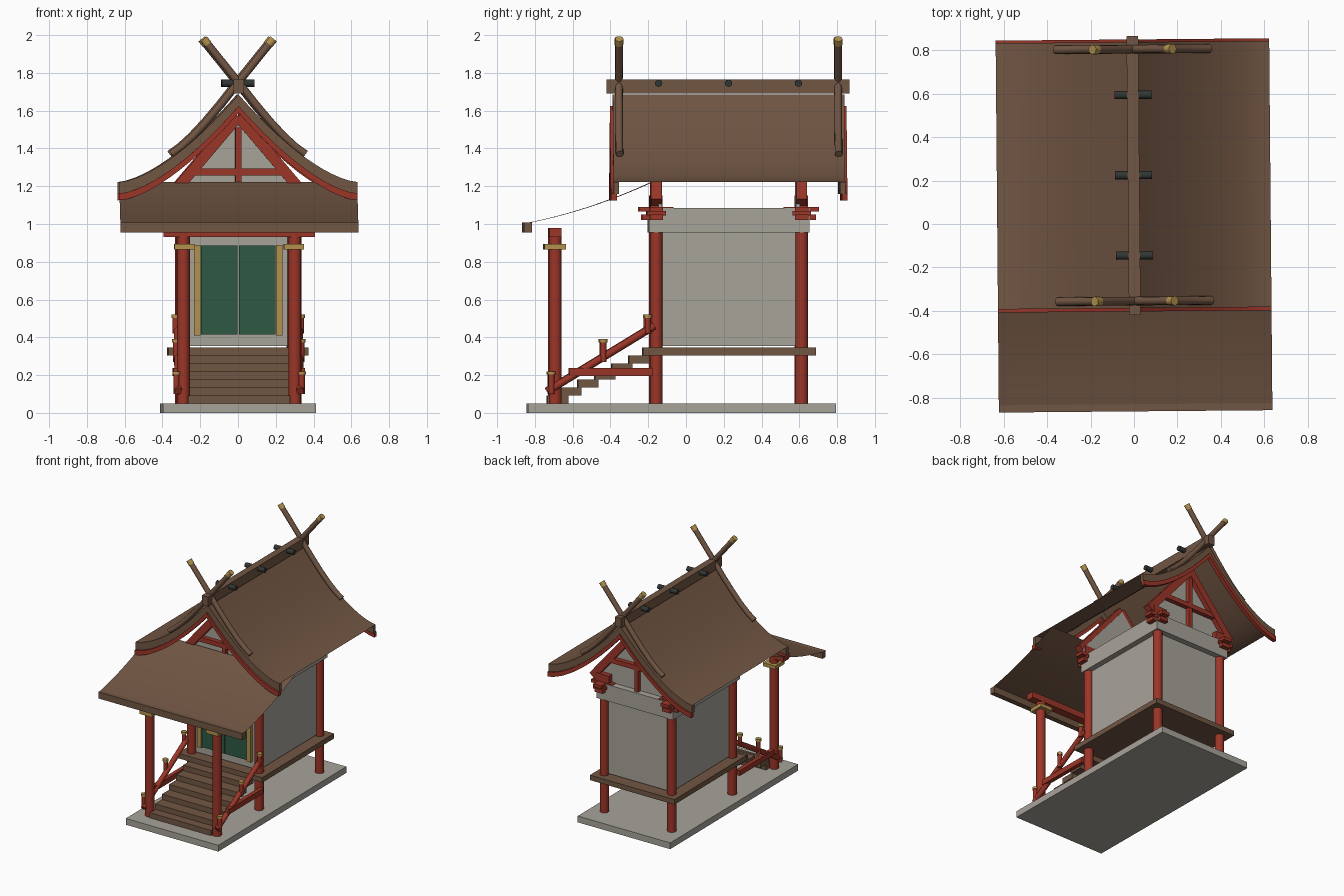
import bpy, bmesh, math
from mathutils import Vector, Matrix

if "Cube" in bpy.data.objects:
    bpy.data.objects.remove(bpy.data.objects["Cube"], do_unlink=True)


def material(name, rgb):
    m = bpy.data.materials.new(name)
    m.use_nodes = True
    m.diffuse_color = (*rgb, 1)
    m.node_tree.nodes["Principled BSDF"].inputs["Base Color"].default_value = (*rgb, 1)
    return m


BROWN = material("brown wood", (0.165, 0.092, 0.056))
RED = material("red lacquer", (0.33, 0.036, 0.021))
GREY = material("pale plaster", (0.39, 0.37, 0.325))
GREEN = material("green door", (0.026, 0.10, 0.058))
GOLD = material("gold fitting", (0.45, 0.29, 0.075))
DARK = material("dark metal", (0.03, 0.037, 0.034))
TURN = Matrix.Rotation(math.radians(0.5), 4, "Z")  # whole building sits slightly turned


def finish(name, bm, mat, smooth=False):
    bmesh.ops.transform(bm, matrix=TURN, verts=bm.verts)
    mesh = bpy.data.meshes.new(name)
    bm.to_mesh(mesh)
    bm.free()
    mesh.materials.append(mat)
    ob = bpy.data.objects.new(name, mesh)
    bpy.context.collection.objects.link(ob)
    if smooth:
        bpy.ops.object.select_all(action="DESELECT")
        ob.select_set(True)
        bpy.context.view_layer.objects.active = ob
        bpy.ops.object.shade_smooth_by_angle(angle=math.radians(40))
    return ob


def box(name, mat, x, y, z):
    """Box from three (low, high) ranges."""
    bm = bmesh.new()
    bmesh.ops.create_cube(bm, size=1)
    for v in bm.verts:
        v.co = [r[0] + (c + 0.5) * (r[1] - r[0]) for c, r in zip(v.co, (x, y, z))]
    return finish(name, bm, mat)


def span(c, h):
    return (c - h, c + h)


def bar(name, mat, a, b, r, sides=16):
    """Round bar between two points, or a square one when sides is 4."""
    a, b = Vector(a), Vector(b)
    bm = bmesh.new()
    bmesh.ops.create_cone(bm, cap_ends=True, segments=sides, radius1=r, radius2=r, depth=(b - a).length)
    if sides == 4:
        bmesh.ops.rotate(bm, verts=bm.verts, matrix=Matrix.Rotation(math.pi / 4, 3, "Z"))
    d = b - a
    turn = d.to_track_quat("Z", "Y").to_matrix().to_4x4()
    bmesh.ops.transform(bm, matrix=Matrix.Translation((a + b) / 2) @ turn, verts=bm.verts)
    return finish(name, bm, mat, sides > 4)


def tube(name, mat, points, r):
    """Bent round pole through several points lying in one y plane."""
    bm = bmesh.new()
    rings = []
    pts = [Vector(p) for p in points]
    for i, p in enumerate(pts):
        t = (pts[min(i + 1, len(pts) - 1)] - pts[max(i - 1, 0)]).normalized()
        n = t.cross(Vector((0, 1, 0)))
        rings.append([bm.verts.new(p + r * (math.cos(k * math.pi / 6) * n + math.sin(k * math.pi / 6) * Vector((0, 1, 0))))
                      for k in range(12)])
    for a, b in zip(rings, rings[1:]):
        for k in range(12):
            bm.faces.new((a[k], a[k - 1], b[k - 1], b[k]))
    bm.faces.new(rings[0])
    bm.faces.new(rings[-1][::-1])
    bmesh.ops.recalc_face_normals(bm, faces=bm.faces)
    return finish(name, bm, mat, True)


def prism(name, mat, outline, y):
    """Extrude an (x, z) outline along y."""
    bm = bmesh.new()
    f = bm.faces.new([bm.verts.new((px, y[0], pz)) for px, pz in outline])
    new = bmesh.ops.extrude_face_region(bm, geom=[f])["geom"]
    bmesh.ops.translate(bm, vec=(0, y[1] - y[0], 0), verts=[v for v in new if isinstance(v, bmesh.types.BMVert)])
    bmesh.ops.recalc_face_normals(bm, faces=bm.faces)
    return finish(name, bm, mat)


def sheet(name, mat, row_a, row_b):
    bm = bmesh.new()
    a = [bm.verts.new(p) for p in row_a]
    b = [bm.verts.new(p) for p in row_b]
    for i in range(len(a) - 1):
        bm.faces.new((a[i], a[i + 1], b[i + 1], b[i]))
    return finish(name, bm, mat, True)


HALF = 0.63
SIDES = ((1, "left"), (-1, "right"))
ENDS = ((-0.16, "front", -1), (0.61, "back", 1))


def roof_z(x):
    return 1.222 + 0.463 * (1 - abs(x) / HALF) ** 1.55


# Base, deck, walls and top beam
box("base_slab", GREY, span(0, 0.405), (-0.84, 0.79), (0, 0.05))
box("deck", BROWN, span(0, 0.37), (-0.23, 0.685), (0.305, 0.345))
box("hall_walls", GREY, span(0, 0.29), (-0.155, 0.605), (0.355, 0.97))
box("wall_top_beam", GREY, span(0, 0.335), (-0.2, 0.65), (0.955, 1.085))

# Doors and gold frame
for s, side in SIDES:
    box(side + "_door", GREEN, sorted((s * 0.003, s * 0.198)), (-0.17, -0.15), (0.415, 0.885))
    box(side + "_door_frame", GOLD, sorted((s * 0.2, s * 0.235)), (-0.18, -0.15), (0.41, 0.89))

# Stairs
for k in range(6):
    y0 = -0.755 + 0.09 * k + (0.02 if k == 0 else 0)
    z0 = 0.05 + 0.0425 * k
    box(f"step_{k + 1}", BROWN, span(0, 0.27), (y0, y0 + 0.11), (z0, z0 + 0.0425))

for s, side in SIDES:
    x = s * 0.295
    # Posts
    for y, end, d in ENDS:
        bar(f"{side}_{end}_post", RED, (x, y, 0.05), (x, y, 1.0), 0.034)
        # Stacked corner brackets
        for layer, (reach, z) in enumerate(((0.075, (1.02, 1.05)), (0.092, (1.065, 1.09)))):
            tag = f"{side}_{end}_bracket_{layer + 1}"
            box(tag + "_long", RED, span(x, 0.035), span(y, reach), z)
            box(tag + "_cross", RED, span(x, reach), span(y, 0.035), z)
        box(f"{side}_{end}_bracket_block", RED, span(x, 0.05), span(y, 0.05), (1.045, 1.07))
        box(f"{side}_{end}_bracket_top", RED, span(x, 0.06), span(y, 0.032), (1.085, 1.15))
        bar(f"{side}_{end}_gable_brace", RED, (s * 0.385, y, 1.115), (0, y, 1.57), 0.04, 4)
    bar(side + "_porch_post", RED, (x, -0.695, 0.05), (x, -0.695, 0.95), 0.034)
    box(side + "_porch_capital", GOLD, span(s * 0.29, 0.054), span(-0.695, 0.058), (0.865, 0.893))

    # Stair railing
    rx = s * 0.332
    bar(side + "_sloped_rail", RED, (s * 0.322, -0.735, 0.115), (s * 0.322, -0.17, 0.46), 0.02, 12)
    box(side + "_lower_rail", RED, span(rx, 0.016), (-0.62, -0.18), (0.195, 0.237))
    for i, (y, low, top) in enumerate(((-0.715, 0.1, 0.22), (-0.44, 0.27, 0.39), (-0.205, 0.42, 0.52))):
        bar(f"{side}_newel_{i + 1}", RED, (rx, y, low), (rx, y, top - 0.018), 0.016, 12)
        bar(f"{side}_newel_cap_{i + 1}", GOLD, (rx, y, top - 0.018), (rx, y, top), 0.021, 12)

box("porch_beam", RED, span(0, 0.4), span(-0.695, 0.032), (0.93, 0.98))

# Gables
for y, end, d in ENDS:
    inner = y - d * 0.01
    prism(end + "_gable_wall", GREY, [(-0.38, 1.08), (0.38, 1.08), (0.37, 1.12), (0, 1.56), (-0.37, 1.12)],
          sorted((inner, inner - d * 0.02)))
    box(end + "_gable_strut", RED, span(0, 0.016), span(y, 0.022), (1.08, 1.51))
    box(end + "_gable_tie", RED, span(0, 0.27), span(y, 0.025), (1.258, 1.295))

# Main roof: curved sheet with thick rims and red bargeboards
xs = [HALF * (i / 14 - 1) for i in range(29)]
sheet("main_roof", BROWN, [(x, -0.385, roof_z(x)) for x in xs], [(x, 0.835, roof_z(x)) for x in xs])


def band(top, bottom):
    return [(x, roof_z(x) - top) for x in xs] + [(x, roof_z(x) - bottom) for x in reversed(xs)]


for end, rim, board in (("front", (-0.388, -0.36), (-0.403, -0.37)), ("back", (0.81, 0.838), (0.82, 0.85))):
    prism(end + "_roof_rim", BROWN, band(0, 0.062), rim)
    prism(end + "_bargeboard", RED, band(0.06, 0.097), board)

# Porch canopy with a square front edge
steps = [i / 10 for i in range(11)]
curve = [(-0.18 - 0.65 * t, 1.222 - 0.3 * t + 0.085 * t * t) for t in steps]
sheet("porch_canopy", BROWN, [(-HALF, y, z) for y, z in curve], [(HALF, y, z) for y, z in curve])
box("porch_canopy_edge", BROWN, span(0, HALF), (-0.863, -0.822), (0.955, 1.007))

# Ridge, ridge billets and crossed finials
box("ridge_beam", BROWN, span(0, 0.027), (-0.42, 0.865), (1.69, 1.765))
for i, y in enumerate((-0.145, 0.225, 0.595)):
    bar(f"ridge_billet_{i + 1}", DARK, (-0.085, y, 1.745), (0.085, y, 1.745), 0.019)
for y, end in ((-0.355, "front"), (0.805, "back")):
    for s, side in SIDES:
        low = [(-s * x, y, z) for x, z in ((0, 1.75), (0.09, 1.635), (0.17, 1.54), (0.24, 1.465), (0.3, 1.41), (0.355, 1.37))]
        tube(f"{end}_{side}_finial", BROWN, [(s * 0.165, y, 1.955)] + low, 0.02)
        bar(f"{end}_{side}_finial_cap", GOLD, (s * 0.162, y, 1.951), (s * 0.185, y, 1.98), 0.022, 12)
